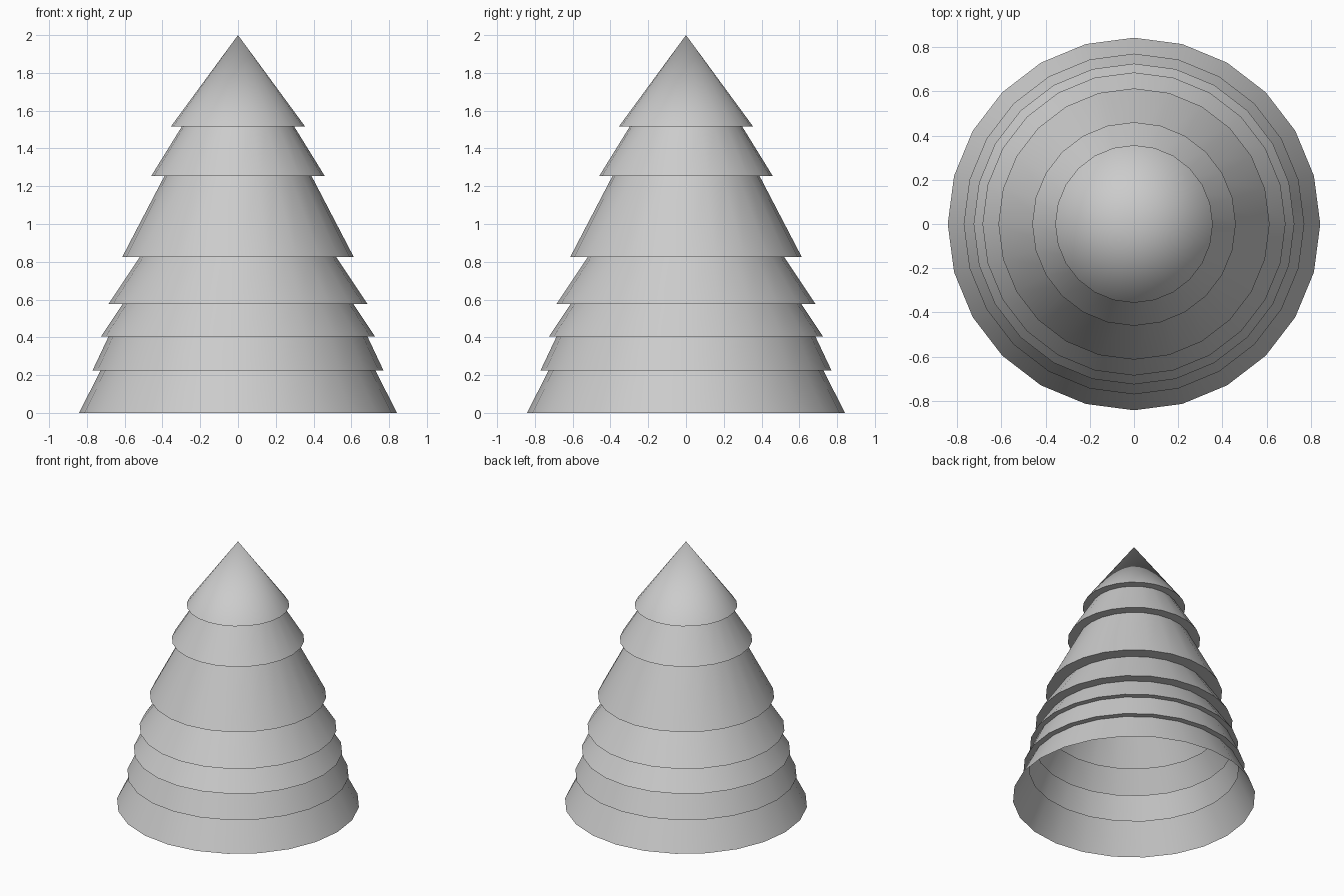
import bpy
import bmesh
import math

SIDES = 24

cube = bpy.data.objects.get("Cube")
if cube:
    bpy.data.objects.remove(cube, do_unlink=True)

# Single grey finish
grey = bpy.data.materials.new("light_grey")
grey.use_nodes = True
colour = (0.6, 0.6, 0.6, 1.0)
grey.diffuse_color = colour
grey.node_tree.nodes["Principled BSDF"].inputs["Base Color"].default_value = colour

# Each tier: height of its rim, rim radius, radius where it meets the tier above
tiers = [
    (0.0, 0.842, 0.727),
    (0.225, 0.77, 0.685),
    (0.405, 0.725, 0.61),
    (0.577, 0.685, 0.52),
    (0.825, 0.613, 0.39),
    (1.253, 0.46, 0.298),
    (1.515, 0.356, 0.0),
]
apex = 2.0

# Stepped outline from the open base up to the tip
profile = []
for i, (z, rim, neck) in enumerate(tiers):
    top = tiers[i + 1][0] if i + 1 < len(tiers) else apex
    profile += [(rim, z), (neck, top)]

# Lathe the outline into a hollow, open-bottomed tree
bm = bmesh.new()
verts = [bm.verts.new((r, 0, z)) for r, z in profile]
edges = [bm.edges.new(pair) for pair in zip(verts, verts[1:])]
bmesh.ops.spin(bm, geom=verts + edges, cent=(0, 0, 0), axis=(0, 0, 1),
               angle=math.tau, steps=SIDES)
bmesh.ops.remove_doubles(bm, verts=bm.verts[:], dist=0.0005)

# Sloped faces point outward, ledges point down
bm.normal_update()
for face in bm.faces:
    centre = face.calc_center_median()
    n = face.normal
    if abs(n.z) > 0.99:
        inward = n.z > 0
    else:
        inward = n.x * centre.x + n.y * centre.y < 0
    if inward:
        face.normal_flip()

mesh = bpy.data.meshes.new("tiered_tree")
bm.to_mesh(mesh)
bm.free()
mesh.materials.append(grey)
tree = bpy.data.objects.new("tiered_tree", mesh)
bpy.context.collection.objects.link(tree)

# Smooth slopes with crisp rims
bpy.ops.object.select_all(action="DESELECT")
tree.select_set(True)
bpy.context.view_layer.objects.active = tree
bpy.ops.object.shade_smooth_by_angle(angle=math.radians(30))
